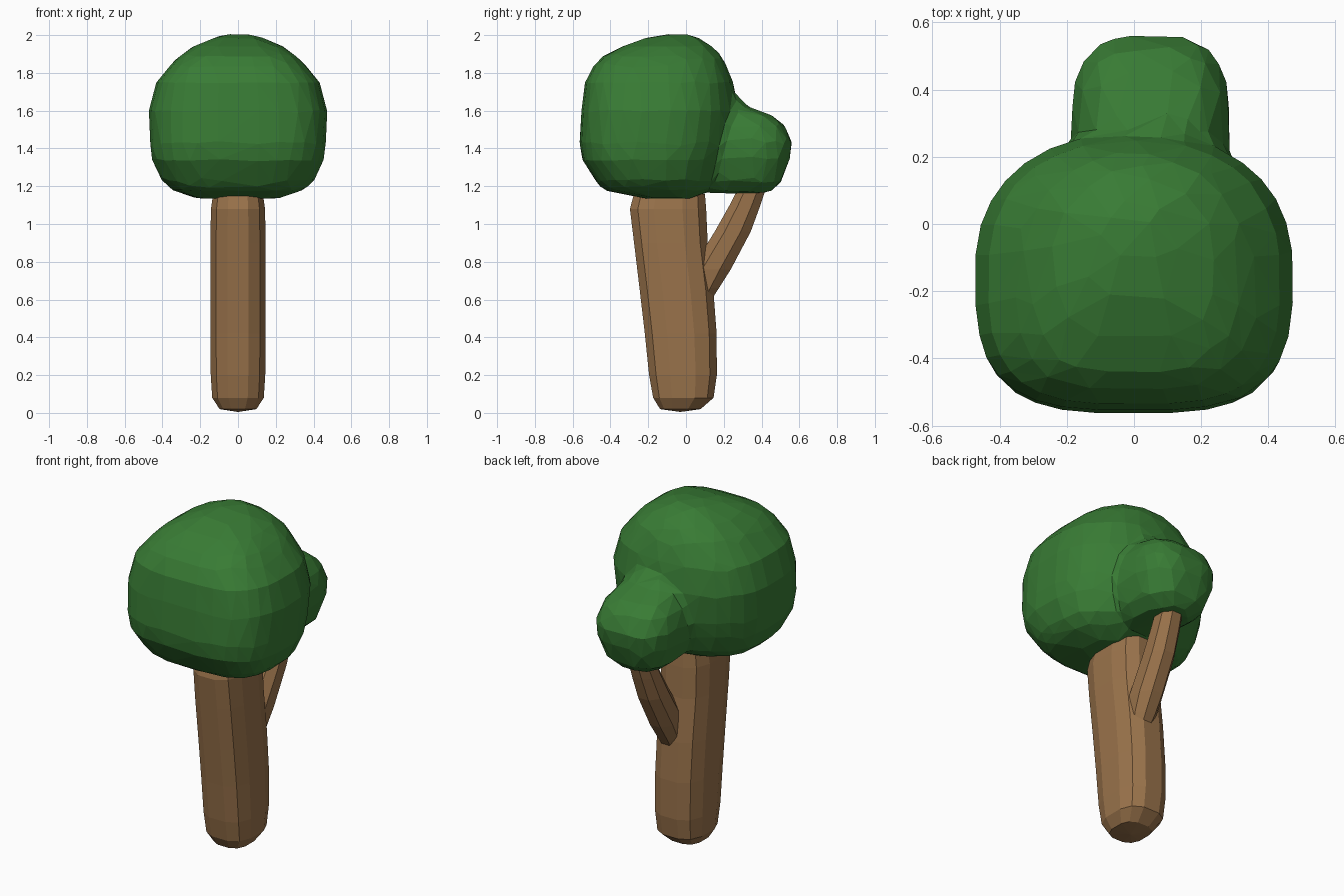
import bpy, bmesh
from math import cos, sin, pi

if "Cube" in bpy.data.objects:
    bpy.data.objects.remove(bpy.data.objects["Cube"])


def material(name, color):
    m = bpy.data.materials.new(name)
    m.diffuse_color = color
    m.use_nodes = True
    m.node_tree.nodes["Principled BSDF"].inputs["Base Color"].default_value = m.diffuse_color
    return m


def spow(v, e):
    return abs(v) ** e * (1 if v >= 0 else -1)


def loft(bm, rings, sides, n_front, n_back, z_bottom):
    """Skin rounded-square rings given as (z, centre x, half width, y front, y back)."""
    loops = []
    for z, cx, hx, y0, y1 in rings:
        loop = []
        for i in range(sides):
            a = 2 * pi * (i + 0.5) / sides
            e = 2 / (n_back if sin(a) > 0 else n_front)
            loop.append(bm.verts.new((cx + hx * spow(cos(a), e),
                                      (y0 + y1) / 2 + (y1 - y0) / 2 * spow(sin(a), e), z)))
        loops.append(loop)
    for a, b in zip(loops, loops[1:]):
        for i in range(sides):
            j = (i + 1) % sides
            bm.faces.new((a[i], a[j], b[j], b[i]))
    bm.faces.new(loops[-1])
    z, cx, hx, y0, y1 = rings[0]
    tip = bm.verts.new((cx, (y0 + y1) / 2, z_bottom))
    for i in range(sides):
        bm.faces.new((loops[0][(i + 1) % sides], loops[0][i], tip))


def make(name, bm, mat):
    bmesh.ops.recalc_face_normals(bm, faces=bm.faces)
    me = bpy.data.meshes.new(name)
    bm.to_mesh(me)
    bm.free()
    me.materials.append(mat)
    ob = bpy.data.objects.new(name, me)
    bpy.context.collection.objects.link(ob)
    return ob


def apply_all(ob):
    bpy.context.view_layer.objects.active = ob
    for m in list(ob.modifiers):
        bpy.ops.object.modifier_apply(modifier=m.name)


bark = material("bark", (0.32, 0.17, 0.07, 1))
leaf = material("leaf", (0.04, 0.2, 0.035, 1))

# Leaning trunk
bm = bmesh.new()
loft(bm, [(0.02, 0, 0.10, -0.14, 0.08), (0.08, 0, 0.14, -0.178, 0.15),
          (0.20, 0, 0.148, -0.20, 0.168), (0.42, 0, 0.15, -0.223, 0.167),
          (0.65, 0, 0.15, -0.25, 0.15), (0.90, 0, 0.15, -0.28, 0.12),
          (1.08, 0, 0.147, -0.302, 0.112), (1.16, 0, 0.135, -0.28, 0.105)],
     12, 2.7, 2.7, 0.005)
trunk = make("trunk", bm, bark)

# Side branch, fused into the trunk
bm = bmesh.new()
loft(bm, [(0.60, 0.03, 0.06, 0.0, 0.14), (0.66, 0.03, 0.075, 0.0, 0.18),
          (0.76, 0.035, 0.082, 0.02, 0.245), (0.96, 0.04, 0.08, 0.145, 0.35),
          (1.10, 0.045, 0.075, 0.225, 0.40), (1.21, 0.05, 0.07, 0.28, 0.435)],
     8, 2.2, 2.2, 0.56)
branch = make("branch", bm, bark)
union = trunk.modifiers.new("union", 'BOOLEAN')
union.operation, union.object, union.solver = 'UNION', branch, 'EXACT'
apply_all(trunk)
bpy.data.objects.remove(branch)

# Main crown and small leaf clump, blended into one faceted mass
bm = bmesh.new()
loft(bm, [(1.135, 0, 0.22, -0.22, 0.04), (1.18, 0, 0.35, -0.44, 0.13),
          (1.23, 0, 0.405, -0.48, 0.18), (1.34, 0, 0.458, -0.55, 0.22),
          (1.43, 0, 0.467, -0.565, 0.25), (1.60, 0, 0.475, -0.555, 0.27),
          (1.75, 0, 0.435, -0.537, 0.25), (1.84, 0, 0.36, -0.49, 0.215),
          (1.89, 0, 0.31, -0.44, 0.19), (1.94, 0, 0.24, -0.34, 0.14),
          (1.985, 0, 0.13, -0.22, 0.07), (2.005, 0, 0.06, -0.10, 0.02)],
     32, 3.2, 2.3, 1.13)
loft(bm, [(1.165, 0.05, 0.12, 0.12, 0.44), (1.22, 0.05, 0.19, 0.08, 0.505),
          (1.34, 0.05, 0.232, 0, 0.55), (1.43, 0.05, 0.238, 0, 0.565),
          (1.52, 0.05, 0.215, 0, 0.525), (1.575, 0.05, 0.18, 0, 0.46),
          (1.62, 0.05, 0.14, 0, 0.33), (1.68, 0.05, 0.12, 0, 0.27)],
     24, 3, 3, 1.16)
foliage = make("foliage", bm, leaf)
remesh = foliage.modifiers.new("remesh", 'REMESH')
remesh.mode, remesh.voxel_size = 'VOXEL', 0.025
smooth = foliage.modifiers.new("smooth", 'SMOOTH')
smooth.factor, smooth.iterations = 0.5, 5
facets = foliage.modifiers.new("facets", 'DECIMATE')
facets.ratio = 0.042
apply_all(foliage)

# Flat facets everywhere
for ob in (trunk, foliage):
    ob.data.polygons.foreach_set("use_smooth", [False] * len(ob.data.polygons))
    if not ob.data.materials:
        ob.data.materials.append(leaf)
